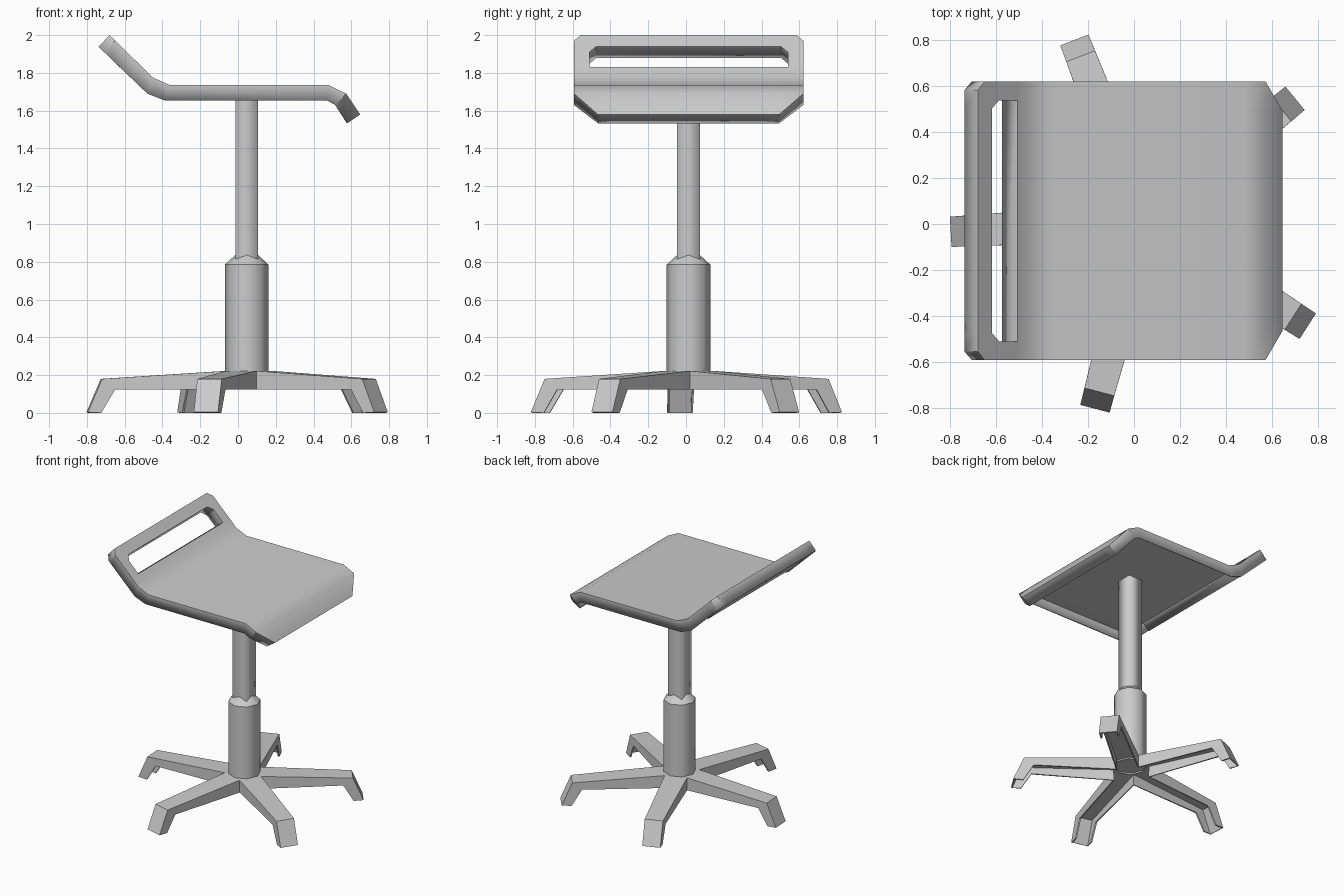
import bpy, bmesh, math
from mathutils import Vector

if "Cube" in bpy.data.objects:
    bpy.data.objects.remove(bpy.data.objects["Cube"])

CX, CY = 0.046, 0.013      # axis of the column and base


def finish(name, bm, angle):
    me = bpy.data.meshes.new(name)
    bm.to_mesh(me)
    bm.free()
    ob = bpy.data.objects.new(name, me)
    bpy.context.collection.objects.link(ob)
    bpy.ops.object.select_all(action='DESELECT')
    ob.select_set(True)
    bpy.context.view_layer.objects.active = ob
    bpy.ops.object.shade_smooth_by_angle(angle=math.radians(angle))
    return ob


def add_shell(ob, thickness):
    mod = ob.modifiers.new("shell", 'SOLIDIFY')
    mod.thickness = thickness
    mod.offset = -1


def tube(name, sides, r1, r2, z1, z2, turn=0.0):
    bm = bmesh.new()
    bmesh.ops.create_cone(bm, cap_ends=False, segments=sides, radius1=r1, radius2=r2, depth=z2 - z1)
    for v in bm.verts:
        a = math.atan2(v.co.y, v.co.x) + turn
        r = v.co.xy.length
        v.co = (CX + r * math.cos(a), CY + r * math.sin(a), v.co.z + (z1 + z2) / 2)
    finish(name, bm, 120)


# Seat: cross stations of (top x, top z, bottom x, bottom z, half width, slot half width)
def back(t, u, w, s):
    top = Vector((-0.68, 2.0)).lerp(Vector((-0.45, 1.775)), t)
    bot = Vector((-0.738, 1.938)).lerp(Vector((-0.48, 1.69)), u)
    return (*top, *bot, w, s)


stations = [
    back(0.00, 0.00, 0.57, 0.49), back(0.13, 0.12, 0.607, 0.49), back(0.27, 0.24, 0.607, 0.49),
    back(0.40, 0.36, 0.607, 0.525), back(0.75, 0.63, 0.607, 0.525), back(1.0, 1.0, 0.607, 0.525),
    (-0.36, 1.735, -0.39, 1.655, 0.607, 0.52),
    (0.48, 1.735, 0.47, 1.655, 0.607, 0.48),
    (0.573, 1.69, 0.515, 1.63, 0.607, 0.48),
    (0.647, 1.58, 0.577, 1.533, 0.48, 0.40),
]
# Top skin and rim walls only: the underside is open
bm = bmesh.new()
top, pair = [], {}
for tx, tz, bx, bz, w, s in stations:
    row = []
    for y in (-w, -s, s, w):
        v = bm.verts.new((tx, y + 0.014, tz))
        pair[v] = (bx, y + 0.014, bz)
        row.append(v)
    top.append(row)
for i in range(len(top) - 1):
    for j in range(3):
        if j == 1 and i in (2, 3):     # hand slot
            continue
        bm.faces.new((top[i][j], top[i + 1][j], top[i + 1][j + 1], top[i][j + 1]))
rim = [e for e in bm.edges if len(e.link_faces) == 1]
low = {v: bm.verts.new(pair[v]) for v in {v for e in rim for v in e.verts}}
for a, b in [tuple(e.verts) for e in rim]:
    bm.faces.new((a, b, low[b], low[a]))
bmesh.ops.recalc_face_normals(bm, faces=bm.faces)
bm.faces.ensure_lookup_table()
if bm.faces[0].normal.z < 0:
    bmesh.ops.reverse_faces(bm, faces=bm.faces)
add_shell(finish("seat", bm, 35), 0.011)

# Square column with soft shading, eight-sided sleeve and sloping collar
tube("column", 4, 0.085, 0.085, 0.75, 1.728, math.pi / 4)
tube("sleeve", 8, 0.116, 0.116, 0.2, 0.785)
tube("collar", 8, 0.116, 0.03, 0.785, 0.863)

# Five-legged base: a thin shell, open underneath
bm = bmesh.new()
hub = bm.verts.new((CX, CY, 0.222))


def point(angle, r, side, z):
    a = math.radians(angle)
    return bm.verts.new((CX + r * math.cos(a) - side * math.sin(a),
                         CY + r * math.sin(a) + side * math.cos(a), z))


angles = [39.2 + 72 * k for k in range(5)]
valleys = [(point(a - 36, 0.14, 0, 0.222), point(a - 36, 0.14, 0, 0.125)) for a in angles]
for k, a in enumerate(angles):
    sides = []
    for sgn, (v, vb) in ((-1, valleys[k]), (1, valleys[(k + 1) % 5])):
        elbow = point(a, 0.77, sgn * 0.067, 0.18)
        under = point(a, 0.70, sgn * 0.069, 0.125)
        heel = point(a, 0.775, sgn * 0.066, 0.0)
        toe = point(a, 0.846, sgn * 0.066, 0.004)
        for q in ((vb, under, elbow, v), (under, heel, toe, elbow)):
            bm.faces.new(q if sgn < 0 else q[::-1])
        sides.append((v, elbow, toe))
    (vr, er, tr), (vl, el, tl) = sides
    bm.faces.new((hub, vr, vl))
    bm.faces.new((vr, er, el, vl))
    bm.faces.new((tr, tl, el, er))
base = finish("base_legs", bm, 1)
base.data.shade_flat()
add_shell(base, 0.011)
